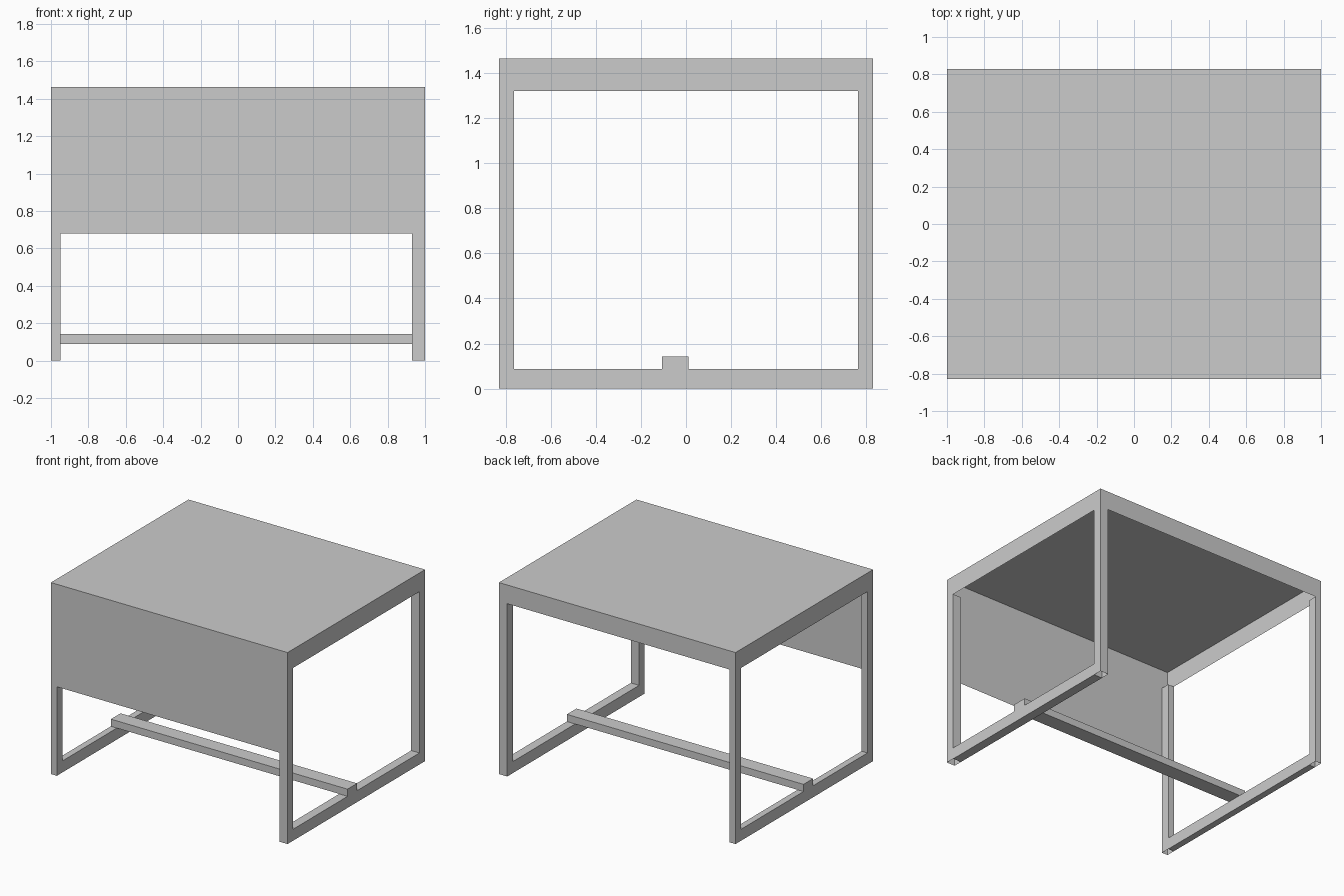
import bpy

if "Cube" in bpy.data.objects:
    bpy.data.objects.remove(bpy.data.objects["Cube"])

X0, X1 = -1.0, 1.0          # outer width
Y = 0.83                    # half depth
TOP, APRON, RAIL = 1.463, 1.32, 0.088
LEG_Y = 0.068               # leg depth
SIDES = {"left": (X0, -0.95), "right": (0.93, X1)}

FACES = {
    "bottom": (0, 2, 3, 1), "top": (4, 5, 7, 6),
    "front": (0, 1, 5, 4), "back": (2, 6, 7, 3),
    "left": (0, 4, 6, 2), "right": (1, 3, 7, 5),
}


def box(name, x, y, z, skip=()):
    """Box between coordinate pairs, leaving the skipped sides open."""
    verts = [(a, b, c) for c in z for b in y for a in x]
    faces = [f for side, f in FACES.items() if side not in skip]
    mesh = bpy.data.meshes.new(name)
    mesh.from_pydata(verts, [], faces)
    obj = bpy.data.objects.new(name, mesh)
    bpy.context.collection.objects.link(obj)
    return obj


# Tabletop shell with shallow aprons, open underneath
box("tabletop", (X0, X1), (-Y, Y), (APRON, TOP), skip=("bottom",))

# Thin modesty panel hanging between the front legs
panel = bpy.data.meshes.new("front_panel")
xa, xb = SIDES["left"][1], SIDES["right"][0]
panel.from_pydata([(xa, -Y, 0.68), (xb, -Y, 0.68), (xb, -Y, APRON), (xa, -Y, APRON)],
                  [], [(0, 1, 2, 3)])
bpy.context.collection.objects.link(bpy.data.objects.new("front_panel", panel))

# Side frames: open-ended tube legs joined by a floor rail
for side, xs in SIDES.items():
    box(f"{side}_front_leg", xs, (-Y, -Y + LEG_Y), (0, APRON), skip=("top", "bottom"))
    box(f"{side}_back_leg", xs, (Y - LEG_Y, Y), (0, APRON), skip=("top", "bottom"))
    box(f"{side}_floor_rail", xs, (-Y + LEG_Y, Y - LEG_Y), (0, RAIL), skip=("front", "back"))

# Foot bar resting across the floor rails
box("foot_bar", (X0, X1), (-0.106, 0.01), (RAIL, 0.143))
